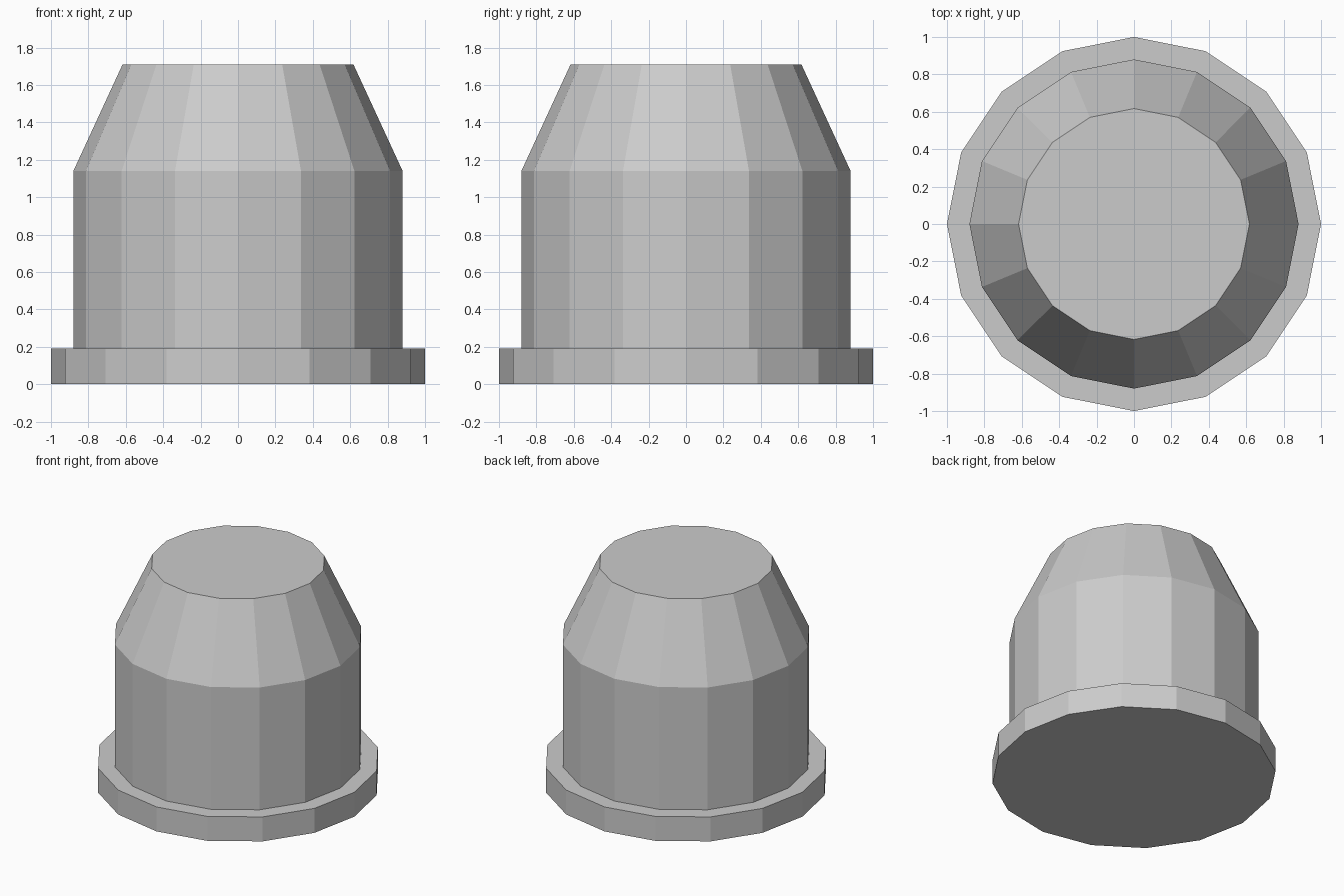
import bpy, bmesh
from math import cos, sin, tau

if "Cube" in bpy.data.objects:
    bpy.data.objects.remove(bpy.data.objects["Cube"])

SIDES = 16

def lathe(name, profile):
    """Revolve (radius, z) points into a closed, flat-shaded solid."""
    bm = bmesh.new()
    rings = [[bm.verts.new((r * cos(tau * i / SIDES), r * sin(tau * i / SIDES), z))
              for i in range(SIDES)] for r, z in profile]
    for low, high in zip(rings, rings[1:]):
        for i in range(SIDES):
            j = (i + 1) % SIDES
            bm.faces.new((low[i], low[j], high[j], high[i]))
    bm.faces.new(rings[0][::-1])
    bm.faces.new(rings[-1])
    mesh = bpy.data.meshes.new(name)
    bm.to_mesh(mesh)
    bm.free()
    obj = bpy.data.objects.new(name, mesh)
    bpy.context.collection.objects.link(obj)
    return obj

# Base flange, straight body and tapered top in one profile
lathe("flanged_cap", [(1.0, 0), (1.0, 0.19), (0.88, 0.19), (0.88, 1.14), (0.617, 1.71)])
